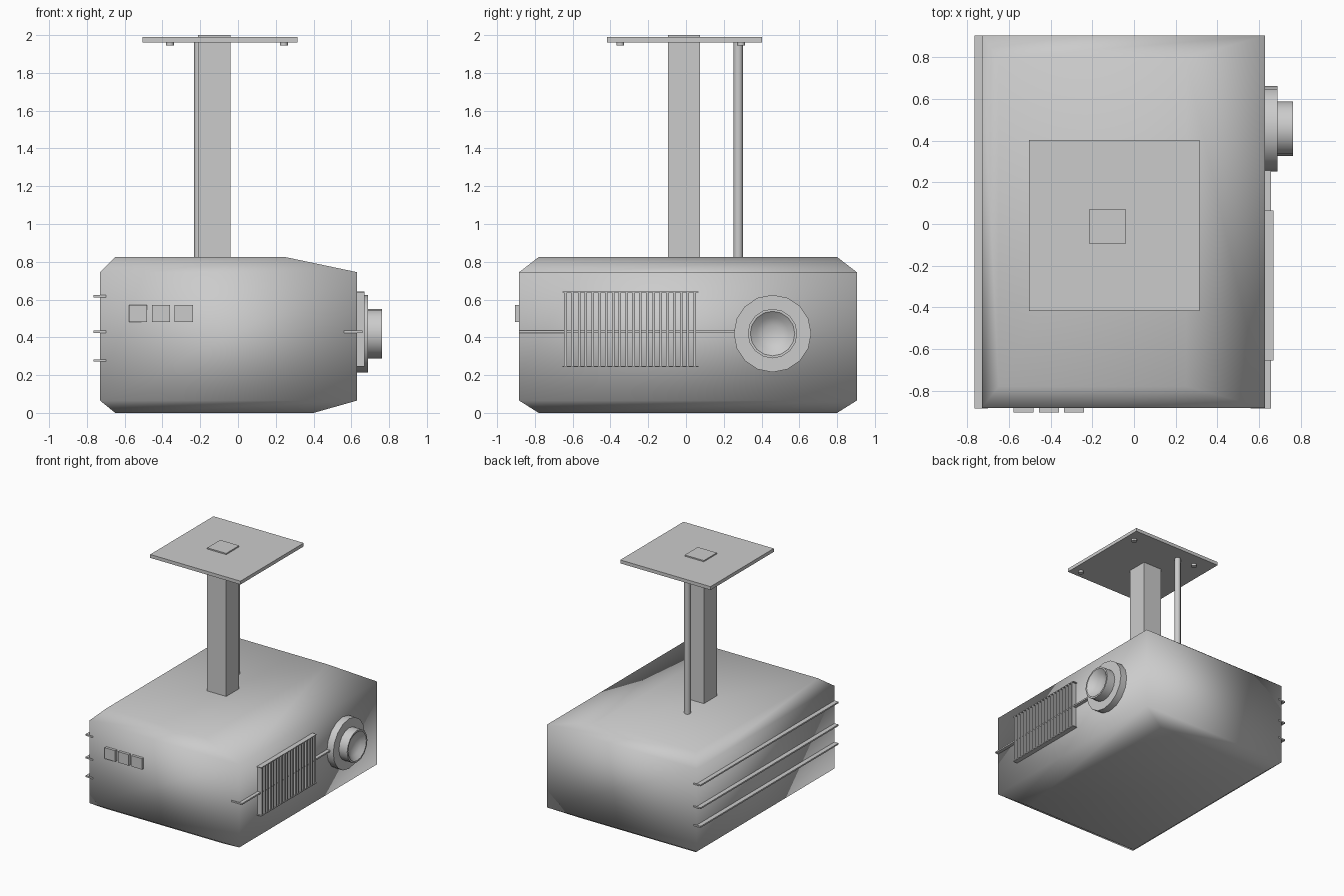
import bpy, bmesh, math
from mathutils import Matrix

if "Cube" in bpy.data.objects:
    bpy.data.objects.remove(bpy.data.objects["Cube"])


def finish(name, bm, smooth=None):
    bmesh.ops.recalc_face_normals(bm, faces=bm.faces)
    me = bpy.data.meshes.new(name)
    bm.to_mesh(me)
    bm.free()
    ob = bpy.data.objects.new(name, me)
    bpy.context.collection.objects.link(ob)
    if smooth is not None:
        bpy.context.view_layer.objects.active = ob
        ob.select_set(True)
        bpy.ops.object.shade_smooth_by_angle(angle=math.radians(smooth))
        ob.select_set(False)
    return ob


def add_box(bm, x0, x1, y0, y1, z0, z1):
    m = Matrix.Translation(((x0 + x1) / 2, (y0 + y1) / 2, (z0 + z1) / 2))
    m = m @ Matrix.Diagonal((x1 - x0, y1 - y0, z1 - z0, 1))
    bmesh.ops.create_cube(bm, size=1, matrix=m)


def box(name, *ext):
    bm = bmesh.new()
    add_box(bm, *ext)
    return finish(name, bm)


def rod(name, x, y, z0, z1, r, sides):
    bm = bmesh.new()
    bmesh.ops.create_cone(bm, cap_ends=True, segments=sides, radius1=r, radius2=r,
                          depth=z1 - z0, matrix=Matrix.Translation((x, y, (z0 + z1) / 2)))
    return finish(name, bm, 40)


# Projector body: four stacked rectangles, soft shaded
bm = bmesh.new()
rings = []
for x0, x1, y0, y1, z in [(-.65, .40, -.78, .80, 0), (-.73, .63, -.883, .904, .065),
                          (-.73, .63, -.883, .904, .745), (-.65, .25, -.78, .80, .825)]:
    rings.append([bm.verts.new((x, y, z)) for x, y in
                  [(x0, y0), (x1, y0), (x1, y1), (x0, y1)]])
for a, b in zip(rings, rings[1:]):
    for i in range(4):
        j = (i + 1) % 4
        bm.faces.new((a[i], a[j], b[j], b[i]))
bm.faces.new(rings[0][::-1])
bm.faces.new(rings[-1])
finish("body", bm, 180)

# Ceiling mount: post, plate, cable tube, bolts
box("mount_post", -.213, -.04, -.096, .073, .80, 2.0)
box("ceiling_plate", -.505, .315, -.418, .403, 1.962, 1.99)
rod("cable_tube", -.207, .277, .80, 1.965, .025, 12)
for x in (-.36, .243):
    for y in (-.348, .292):
        rod("plate_bolt", x, y, 1.945, 1.965, .021, 12)

# Thin trim rails on the left side and one on the right
for z in (.277, .43, .617):
    box("left_rail", -.766, -.70, -.885, .904, z - .006, z + .006)
box("right_rail", .56, .658, -.885, .30, .423, .435)

# Vent grille: vertical slats with thin top and bottom bars
bm = bmesh.new()
for i in range(20):
    y = -.638 + i * .0360
    add_box(bm, .61, .67, y - .007, y + .007, .242, .643)
for z in (.242, .637):
    add_box(bm, .61, .669, -.655, .065, z, z + .006)
finish("vent_grille", bm)

# Lens: flange, barrel and hollow front, revolved around x
bm = bmesh.new()
N = 16
profile = [(.205, .60), (.205, .688), (.131, .688), (.131, .763), (.118, .763),
           (.085, .735), (.045, .715)]
rings = [[bm.verts.new((x, .458 + r * math.cos(2 * math.pi * k / N),
                        .42 + r * math.sin(2 * math.pi * k / N))) for k in range(N)]
         for r, x in profile]
for a, b in zip(rings, rings[1:]):
    for k in range(N):
        j = (k + 1) % N
        bm.faces.new((a[k], a[j], b[j], b[k]))
bm.faces.new(rings[0])
bm.faces.new(rings[-1])
finish("lens", bm, 40)

# Front control buttons
for x in (-.53, -.407, -.287):
    box("button", x - .048, x + .048, -.905, -.86, .48, .57)
